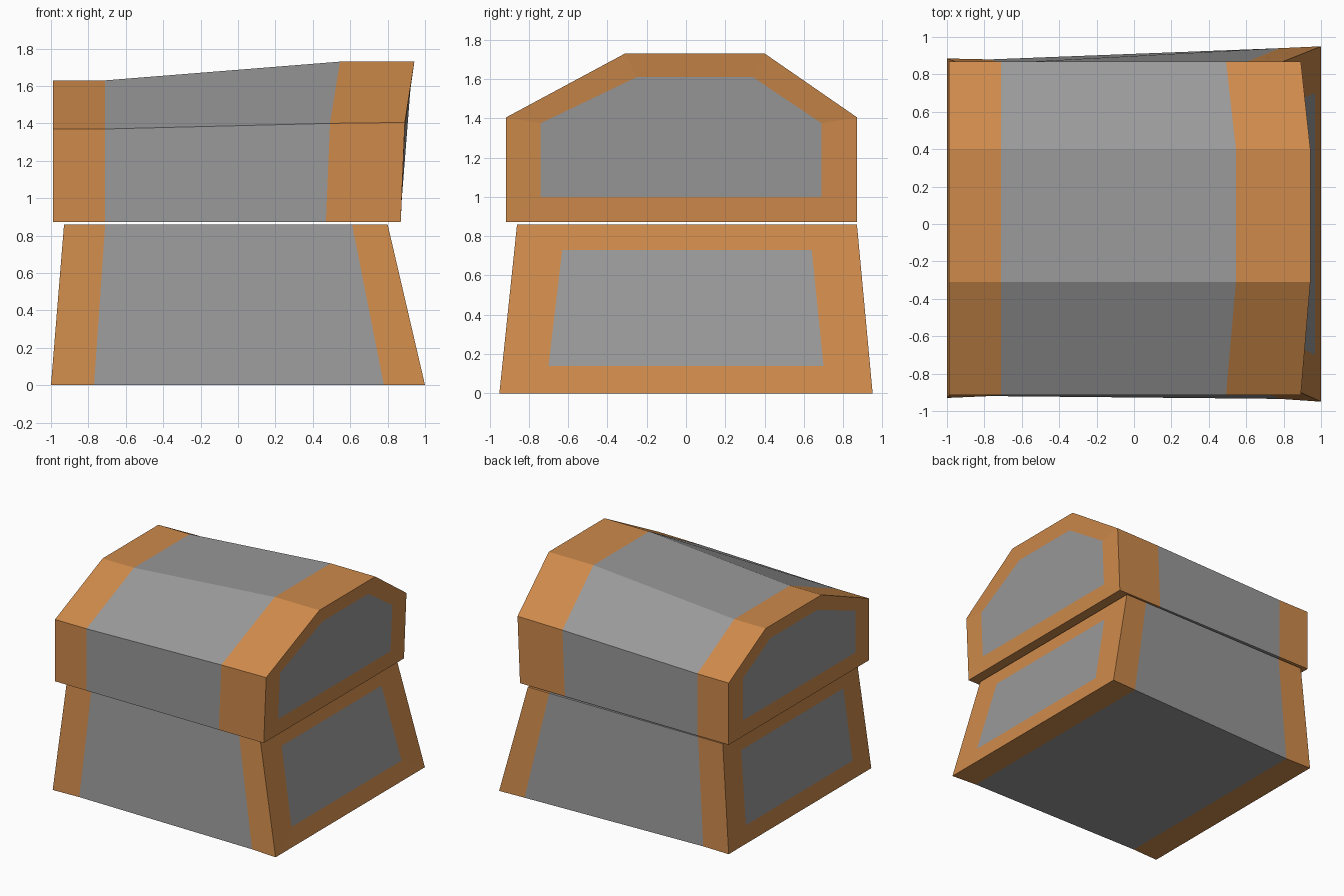
import bpy
import bmesh

cube = bpy.data.objects.get("Cube")
if cube:
    bpy.data.objects.remove(cube, do_unlink=True)


def material(name, rgb):
    mat = bpy.data.materials.new(name)
    mat.use_nodes = True
    mat.diffuse_color = (*rgb, 1)
    bsdf = next(n for n in mat.node_tree.nodes if n.type == 'BSDF_PRINCIPLED')
    bsdf.inputs["Base Color"].default_value = (*rgb, 1)
    return mat


GREY = material("grey", (0.32, 0.32, 0.32))
ORANGE = material("orange brown", (0.62, 0.255, 0.07))


def loft(name, rings):
    """Skin six rings: panel, end, band edge, band edge, end, panel."""
    bm = bmesh.new()
    loops = [[bm.verts.new(p) for p in ring] for ring in rings]
    n = len(loops[0])
    for span, (a, b) in enumerate(zip(loops, loops[1:])):
        for i in range(n):
            j = (i + 1) % n
            face = bm.faces.new((a[i], a[j], b[j], b[i]))
            face.material_index = 0 if span == 2 else 1   # grey middle, orange bands
    for loop in (loops[0], loops[-1]):                    # grey end panels
        bm.faces.new(loop).material_index = 0
    bmesh.ops.recalc_face_normals(bm, faces=bm.faces)
    mesh = bpy.data.meshes.new(name)
    bm.to_mesh(mesh)
    bm.free()
    mesh.materials.append(GREY)
    mesh.materials.append(ORANGE)
    obj = bpy.data.objects.new(name, mesh)
    bpy.context.collection.objects.link(obj)
    return obj


def base_ring(x_low, x_high, low, high, z_low=0.0, z_high=0.86):
    """Four corners; low and high are (front y, back y)."""
    return [(x_low, low[0], z_low), (x_high, high[0], z_high),
            (x_high, high[1], z_high), (x_low, low[1], z_low)]


def lid_ring(xs, ys, zs):
    """Six corners; xs and zs are (bottom, shoulder, ridge), ys runs front to back."""
    front, ridge_f, ridge_b, back = ys
    (xb, xs_, xr), (zb, zs_, zr) = xs, zs
    return [(xb, front, zb), (xs_, front, zs_), (xr, ridge_f, zr),
            (xr, ridge_b, zr), (xs_, back, zs_), (xb, back, zb)]


# Flared chest body
loft("chest_body", [
    base_ring(-0.988, -0.94, (-0.71, 0.65), (-0.66, 0.64), 0.14, 0.73),
    base_ring(-1.0, -0.93, (-0.93, 0.885), (-0.85, 0.86)),
    base_ring(-0.77, -0.71, (-0.92, 0.88), (-0.85, 0.86)),
    base_ring(0.78, 0.61, (-0.935, 0.94), (-0.86, 0.87)),
    base_ring(1.0, 0.80, (-0.95, 0.95), (-0.86, 0.87)),
    base_ring(0.967, 0.83, (-0.70, 0.70), (-0.63, 0.64), 0.14, 0.73),
])

# Faceted lid, taller towards its left end
OUTER = (-0.915, -0.31, 0.40, 0.87)
INNER = (-0.74, -0.25, 0.34, 0.69)
loft("chest_lid", [
    lid_ring((-0.99,) * 3, INNER, (1.0, 1.34, 1.53)),
    lid_ring((-0.99,) * 3, OUTER, (0.872, 1.37, 1.63)),
    lid_ring((-0.71,) * 3, OUTER, (0.872, 1.37, 1.63)),
    lid_ring((0.47, 0.492, 0.545), OUTER, (0.872, 1.4, 1.73)),
    lid_ring((0.87, 0.892, 0.943), OUTER, (0.872, 1.405, 1.73)),
    lid_ring((0.876, 0.892, 0.924), INNER, (1.0, 1.375, 1.61)),
])
